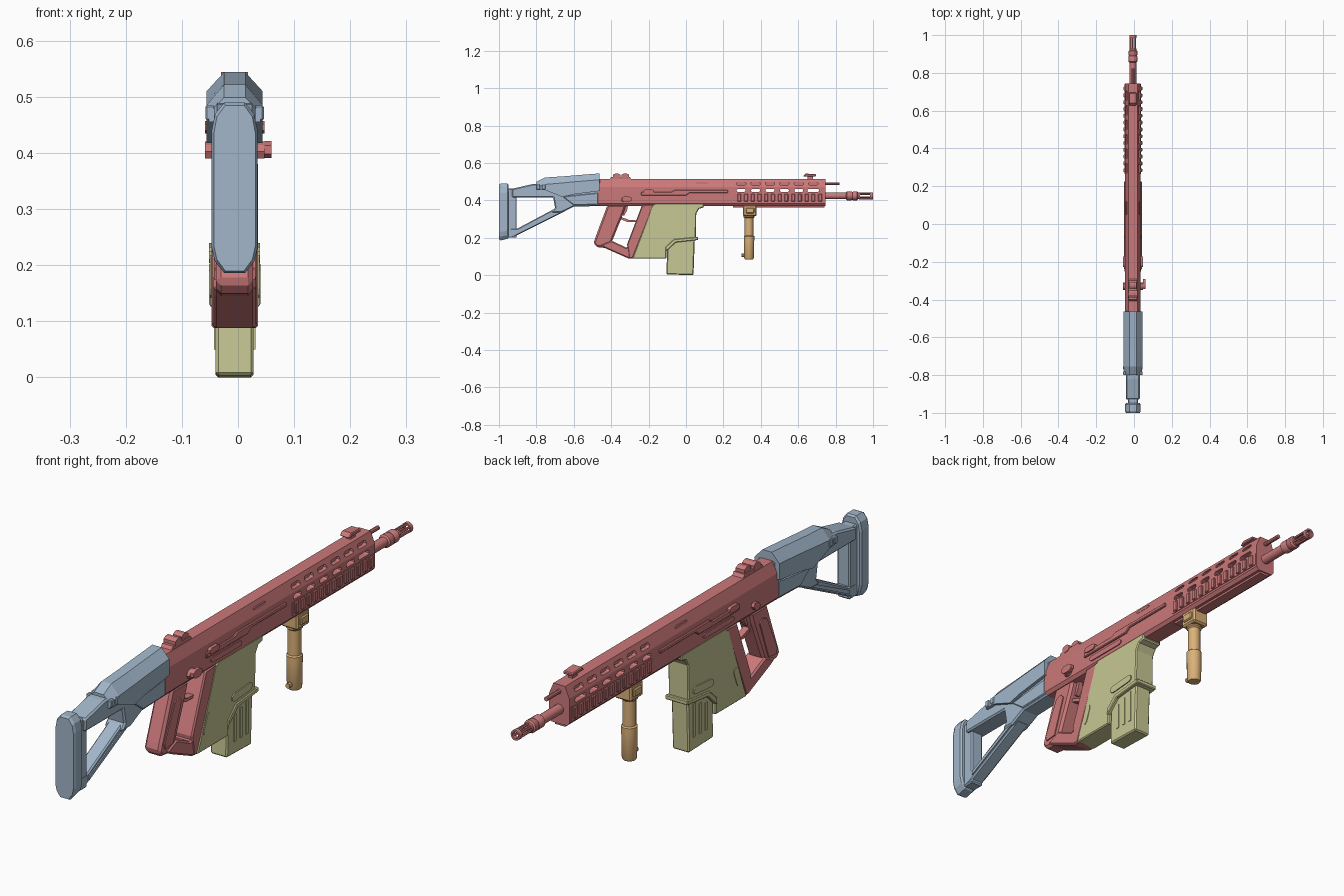
import bpy, bmesh, math
from mathutils import Vector

if "Cube" in bpy.data.objects:
    bpy.data.objects.remove(bpy.data.objects["Cube"])

CX = -0.006  # centre plane of the body


def material(name, rgb):
    m = bpy.data.materials.new(name)
    m.use_nodes = True
    m.diffuse_color = (*rgb, 1)
    m.node_tree.nodes["Principled BSDF"].inputs["Base Color"].default_value = (*rgb, 1)
    return m


RED = material("dusty red", (0.60, 0.19, 0.195))
BLUE = material("steel blue", (0.36, 0.47, 0.59))
GREEN = material("olive cream", (0.58, 0.58, 0.30))
TAN = material("tan", (0.71, 0.44, 0.19))


def finish(name, bm, mat, bevel=0.0, smooth=False):
    bmesh.ops.remove_doubles(bm, verts=bm.verts, dist=1e-5)
    bmesh.ops.recalc_face_normals(bm, faces=bm.faces)
    if bevel:
        edges = [e for e in bm.edges if e.is_manifold and e.calc_face_angle(0) > 0.9]
        bmesh.ops.bevel(bm, geom=edges, offset=bevel, segments=1, affect='EDGES', clamp_overlap=True)
    for f in bm.faces:
        f.smooth = smooth
    me = bpy.data.meshes.new(name)
    bm.to_mesh(me)
    bm.free()
    if smooth:
        me.set_sharp_from_angle(angle=math.radians(35))
    if mat:
        me.materials.append(mat)
    ob = bpy.data.objects.new(name, me)
    bpy.context.scene.collection.objects.link(ob)
    return ob


def skin(bm, rings, caps=True):
    """Join rings of equal length into a closed skin."""
    rows = [[bm.verts.new(p) for p in r] for r in rings]
    for a, b in zip(rows, rows[1:]):
        for i in range(len(a)):
            j = (i + 1) % len(a)
            bm.faces.new((a[i], a[j], b[j], b[i]))
    if caps:
        bm.faces.new(rows[0])
        bm.faces.new(rows[-1])


def plate(name, pts, x0, x1, mat, bevel=0.0):
    """Side profile of (y, z) points spanning x0..x1 around the centre plane."""
    bm = bmesh.new()
    skin(bm, [[(CX + x, y, z) for y, z in pts] for x in (x0, x1)])
    return finish(name, bm, mat, bevel)


def prism(name, pts, half, mat, bevel=0.0):
    return plate(name, pts, -half, half, mat, bevel)


def both_sides(name, pts, inner, outer, mat, bevel=0.0):
    for side, s in (("left", 1), ("right", -1)):
        plate(f"{side}_{name}", pts, s * inner, s * outer, mat, bevel)


def rect(y0, y1, z0, z1):
    return [(y0, z0), (y1, z0), (y1, z1), (y0, z1)]


def oval(y, z, length, height, tilt=0.0):
    """Rounded slot outline."""
    r = height / 2
    out = []
    for k in range(8):
        a = math.pi * (k % 4) / 3 - math.pi / 2 + (math.pi if k > 3 else 0)
        dy = math.cos(a) * r + (length / 2 - r) * (1 if k < 4 else -1)
        dz = math.sin(a) * r
        out.append((y + dy * math.cos(tilt) - dz * math.sin(tilt),
                    z + dy * math.sin(tilt) + dz * math.cos(tilt)))
    return out


def loft(name, stations, mat, bevel=0.0):
    """Symmetric cross-sections: (y, [(half_width, z) from bottom to top])."""
    bm = bmesh.new()
    skin(bm, [[(CX + w, y, z) for w, z in half] + [(CX - w, y, z) for w, z in reversed(half)]
              for y, half in stations])
    return finish(name, bm, mat, bevel)


def lathe(name, profile, origin, axis, mat, n=16):
    """Turned part: (radius, distance) profile along axis."""
    bm = bmesh.new()
    rot = Vector((0, 0, 1)).rotation_difference(Vector(axis))
    skin(bm, [[Vector(origin) + rot @ Vector((r * math.cos(t), r * math.sin(t), d))
               for t in (2 * math.pi * i / n for i in range(n))] for r, d in profile],
         caps=profile[0] != profile[-1])
    return finish(name, bm, mat, smooth=True)


def cut(ob, outlines):
    """Subtract slots given as (points, x0, x1)."""
    bm = bmesh.new()
    for pts, a, b in outlines:
        skin(bm, [[(CX + x, y, z) for y, z in pts] for x in (a, b)])
    cutter = finish("slot_cutter", bm, None)
    cutter.hide_render = True
    mod = ob.modifiers.new("slots", 'BOOLEAN')
    mod.object, mod.operation, mod.solver = cutter, 'DIFFERENCE', 'EXACT'
    bpy.context.view_layer.objects.active = ob
    bpy.ops.object.modifier_apply(modifier=mod.name)
    bpy.data.objects.remove(cutter)


# ---- receiver and handguard
body = [(0.031, 0.37), (0.041, 0.382), (0.041, 0.472), (0.024, 0.513)]
loft("receiver", [(-0.47, body), (0.25, body)], RED)
guard = loft("handguard", [(0.25, body), (0.745, body)], RED)
slots = []
for i in range(6):
    y = 0.295 + 0.077 * i
    slots.append((oval(y, 0.453, 0.05 if i < 5 else 0.065, 0.017), -0.1, 0.1))
    slots += [(oval(y, 0.489, 0.052, 0.017), s * 0.022, s * 0.1) for s in (1, -1)]
cut(guard, slots)

# side rails with teeth
both_sides("rail_base", rect(0.265, 0.74, 0.39, 0.437), 0.03, 0.0435, RED)
for i in range(13):
    y = 0.275 + 0.036 * i
    both_sides(f"rail_tooth_{i}", rect(y, y + 0.02, 0.393, 0.435), 0.04, 0.05, RED, 0.003)
prism("bottom_rail", rect(0.25, 0.74, 0.362, 0.375), 0.02, RED)

# raised side strips, controls and ejection details
both_sides("side_strip", [(-0.24, 0.425), (0.0, 0.425), (0.02, 0.44), (0.225, 0.44),
                          (0.225, 0.455), (-0.06, 0.455), (-0.08, 0.445), (-0.24, 0.445)],
           0.035, 0.048, RED, 0.003)
both_sides("lower_strip", oval(-0.12, 0.405, 0.18, 0.02), 0.035, 0.045, RED)
both_sides("slide_tab", oval(-0.2, 0.446, 0.06, 0.022), 0.04, 0.053, RED)
both_sides("top_recess_plate", oval(0.085, 0.492, 0.07, 0.01), 0.03, 0.036, RED)
both_sides("pivot_boss", oval(-0.33, 0.405, 0.04, 0.028, 0.5), 0.035, 0.053, RED)
plate("selector_knob", oval(-0.317, 0.406, 0.056, 0.03), 0.053, 0.066, RED)

# sights
prism("rear_sight_base", [(-0.41, 0.51), (-0.29, 0.51), (-0.30, 0.525), (-0.40, 0.525)], 0.022, RED)
for i, y in enumerate((-0.37, -0.325)):
    prism(f"rear_sight_drum_{i}", oval(y, 0.53, 0.042, 0.028), 0.024 - 0.006 * i, RED)
prism("front_sight_post", rect(0.65, 0.68, 0.505, 0.53), 0.008, RED)
prism("front_sight_top", [(0.625, 0.528), (0.695, 0.528), (0.695, 0.54), (0.64, 0.543)], 0.02, RED, 0.003)

# ---- barrel, gas tube and slotted muzzle
BZ = 0.424
lathe("barrel", [(0.018, 0.7), (0.018, 0.855), (0.024, 0.86), (0.024, 0.885), (0.021, 0.89),
                 (0.024, 0.895), (0.024, 0.915), (0.018, 0.92), (0.018, 0.93)], (CX, 0, BZ), (0, 1, 0), RED)
lathe("gas_tube", [(0.008, 0.7), (0.008, 0.822)], (CX, 0, 0.489), (0, 1, 0), RED, 10)
lathe("muzzle_ring", [(0.012, 0.985), (0.019, 0.985), (0.019, 1.0), (0.012, 1.0), (0.012, 0.985)],
      (CX, 0, BZ), (0, 1, 0), RED)
for i in range(6):
    a = math.pi * (i + 0.5) / 3
    lathe(f"muzzle_bar_{i}", [(0.0045, 0.925), (0.0045, 0.99)],
          (CX + 0.0145 * math.cos(a), 0, BZ + 0.0145 * math.sin(a)), (0, 1, 0), RED, 6)

# ---- pistol grip, lower frame and trigger
prism("grip", [(-0.42, 0.375), (-0.32, 0.375), (-0.335, 0.33), (-0.40, 0.17), (-0.43, 0.145),
               (-0.475, 0.15), (-0.495, 0.17), (-0.485, 0.2)], 0.033, RED, 0.009)
both_sides("grip_panel", [(-0.41, 0.325), (-0.385, 0.335), (-0.37, 0.32), (-0.42, 0.18),
                          (-0.465, 0.175), (-0.47, 0.195)], 0.03, 0.037, RED)
prism("lower_strut", [(-0.46, 0.16), (-0.40, 0.185), (-0.32, 0.148), (-0.27, 0.17),
                      (-0.27, 0.088), (-0.305, 0.088), (-0.43, 0.143)], 0.038, RED, 0.006)
prism("front_post", [(-0.235, 0.375), (-0.16, 0.38), (-0.18, 0.35), (-0.285, 0.088),
                     (-0.305, 0.09), (-0.315, 0.165)], 0.04, RED, 0.005)
prism("trigger_guard", [(-0.365, 0.305), (-0.35, 0.312), (-0.30, 0.294), (-0.24, 0.293),
                        (-0.24, 0.283), (-0.31, 0.283)], 0.012, RED)
prism("trigger", [(-0.335, 0.372), (-0.31, 0.372), (-0.315, 0.345), (-0.33, 0.32), (-0.336, 0.32)],
      0.009, RED)

# ---- magazine well and magazine
prism("magazine_well", [(-0.165, 0.384), (0.095, 0.384), (0.095, 0.362), (0.07, 0.355), (0.055, 0.33),
                        (0.052, 0.19), (-0.06, 0.18), (-0.105, 0.14), (-0.105, 0.088),
                        (-0.287, 0.088), (-0.195, 0.335), (-0.185, 0.365)], 0.0415, GREEN, 0.004)
prism("well_collar", [(-0.11, 0.125), (-0.11, 0.15), (-0.065, 0.192), (0.065, 0.205),
                      (0.065, 0.188), (-0.055, 0.175), (-0.097, 0.135)], 0.046, GREEN, 0.003)
both_sides("well_rib", oval(-0.03, 0.222, 0.12, 0.028, 0.08), 0.035, 0.0455, GREEN)
both_sides("well_rear_rib", oval(-0.23, 0.18, 0.08, 0.025, 1.2), 0.035, 0.044, GREEN)
prism("magazine", [(-0.105, 0.004), (0.04, 0.0), (0.048, 0.22), (-0.098, 0.22)], 0.034, GREEN, 0.005)
for i in range(3):
    y = -0.065 + 0.035 * i
    both_sides(f"magazine_rib_{i}", rect(y, y + 0.012, 0.05, 0.15 + 0.012 * i), 0.03, 0.037, GREEN)

# ---- foregrip
prism("foregrip_clamp", rect(0.305, 0.378, 0.315, 0.375), 0.034, TAN, 0.006)
both_sides("clamp_lug", rect(0.32, 0.365, 0.33, 0.36), 0.03, 0.04, TAN, 0.004)
lathe("foregrip_handle", [(0.022, 0.085), (0.026, 0.092), (0.028, 0.19), (0.028, 0.208), (0.023, 0.212),
                          (0.023, 0.305), (0.029, 0.31), (0.029, 0.32)], (CX, 0.337, 0), (0, 0, 1), TAN)
lathe("foregrip_button", [(0.009, 0), (0.009, 0.025)], (CX, 0.296, 0.107), (0, 1, 0), TAN, 8)

# ---- skeleton stock
prism("stock_beam", [(-0.93, 0.462), (-0.82, 0.487), (-0.46, 0.515), (-0.46, 0.37), (-0.60, 0.366),
                     (-0.665, 0.335), (-0.72, 0.335), (-0.70, 0.36), (-0.71, 0.415), (-0.93, 0.415)],
      0.037, BLUE, 0.006)
prism("stock_strut", [(-0.94, 0.2), (-0.92, 0.205), (-0.64, 0.345), (-0.69, 0.362),
                      (-0.90, 0.25), (-0.94, 0.25)], 0.027, BLUE, 0.005)
prism("stock_rear_post", rect(-0.955, -0.905, 0.2, 0.462), 0.026, BLUE, 0.005)
both_sides("stock_side_panel", [(-0.66, 0.42), (-0.47, 0.44), (-0.47, 0.378), (-0.60, 0.374)],
           0.03, 0.041, BLUE, 0.003)
both_sides("stock_edge_rib", [(-0.9, 0.225), (-0.66, 0.345), (-0.67, 0.353), (-0.9, 0.24)],
           0.02, 0.031, BLUE)


def butt(w, z0, z1):
    return [(w * 0.45, z0), (w * 0.85, z0 + 0.02), (w, z0 + 0.045),
            (w, z1 - 0.05), (w * 0.85, z1 - 0.02), (w * 0.45, z1)]


loft("butt_pad", [(-1.0, butt(0.037, 0.19, 0.485)), (-0.99, butt(0.041, 0.186, 0.49)),
                  (-0.955, butt(0.041, 0.194, 0.49)), (-0.948, butt(0.036, 0.2, 0.484))], BLUE)


def cheek(w, low, shoulder, top):
    return [(w, low), (w, shoulder), (0.019, top)]


loft("cheek_rest", [(-0.80, cheek(0.046, 0.455, 0.47, 0.499)), (-0.755, cheek(0.05, 0.455, 0.485, 0.522)),
                    (-0.66, cheek(0.05, 0.418, 0.493, 0.528)), (-0.60, cheek(0.05, 0.432, 0.499, 0.533)),
                    (-0.462, cheek(0.05, 0.45, 0.51, 0.544))], BLUE)
for i, y in enumerate((-0.80, -0.77)):
    both_sides(f"cheek_latch_{i}", rect(y, y + 0.02, 0.458, 0.485), 0.035, 0.052, BLUE, 0.003)
